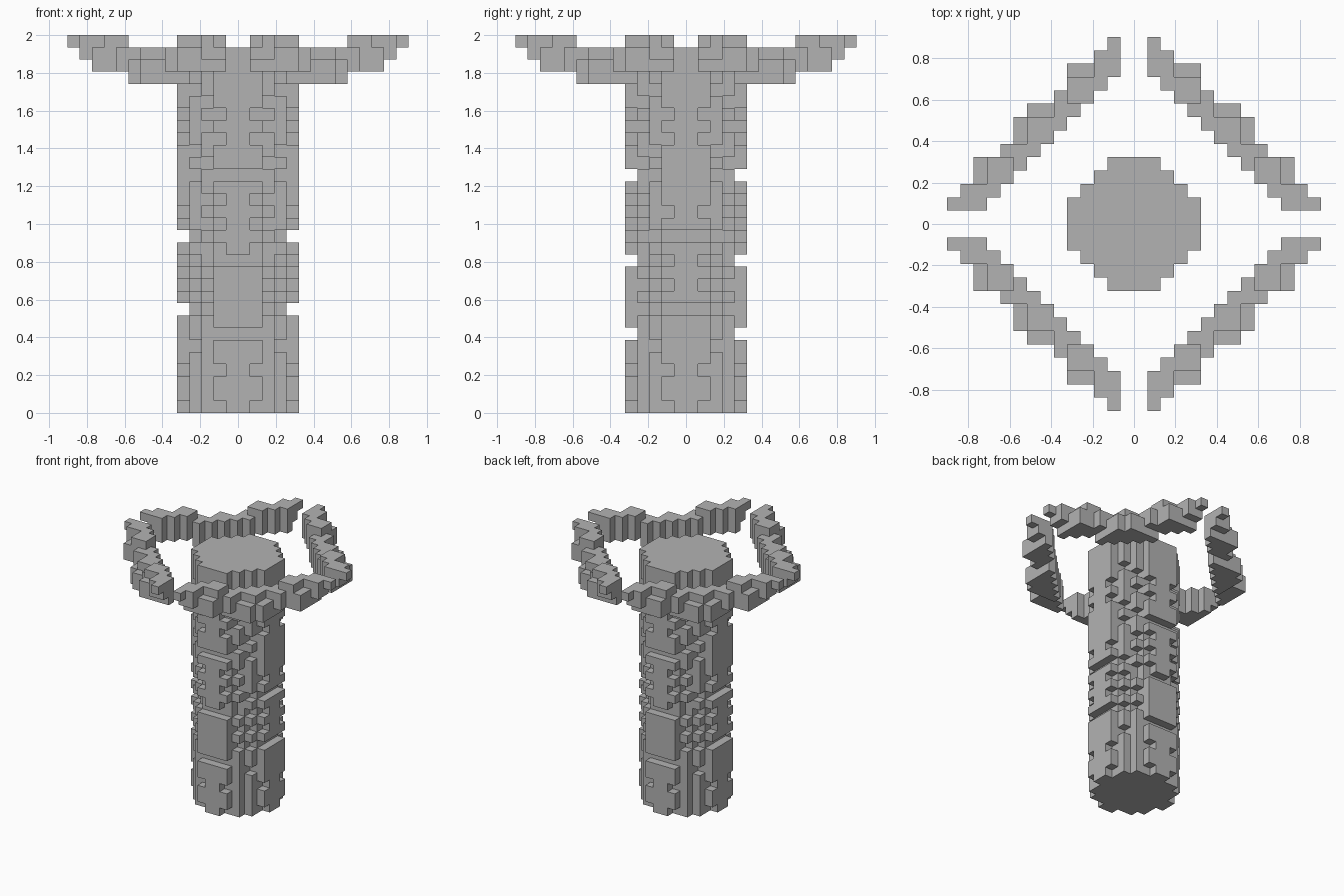
import bpy, bmesh
from mathutils import Vector

cube = bpy.data.objects.get("Cube")
if cube:
    bpy.data.objects.remove(cube, do_unlink=True)

V = 2 / 31  # size of one block

stone = bpy.data.materials.new("grey stone")
stone.use_nodes = True
grey = (0.45, 0.45, 0.45, 1)
stone.diffuse_color = grey
stone.node_tree.nodes["Principled BSDF"].inputs["Base Color"].default_value = grey


def mirrored(cells, sx, sy):
    """Move first-quadrant blocks to another quadrant."""
    return {(x if sx > 0 else -x - 1, y if sy > 0 else -y - 1, z)
            for x, y, z in cells}


def build(name, cells):
    """Make one mesh from blocks, keeping only the outer faces."""
    bm = bmesh.new()
    for cell in sorted(cells):
        for axis in range(3):
            for side in (0, 1):
                near = list(cell)
                near[axis] += 2 * side - 1
                if tuple(near) in cells:
                    continue
                u, w = (axis + 1) % 3, (axis + 2) % 3
                ring = []
                for du, dw in ((0, 0), (1, 0), (1, 1), (0, 1)):
                    p = Vector(cell)
                    p[axis] += side
                    p[u] += du
                    p[w] += dw
                    ring.append(bm.verts.new(p * V))
                bm.faces.new(ring if side else ring[::-1])
    bmesh.ops.remove_doubles(bm, verts=bm.verts, dist=V / 100)
    bmesh.ops.dissolve_limit(bm, angle_limit=0.01, verts=bm.verts, edges=bm.edges)
    mesh = bpy.data.meshes.new(name)
    bm.to_mesh(mesh)
    bm.free()
    mesh.materials.append(stone)
    obj = bpy.data.objects.new(name, mesh)
    bpy.context.collection.objects.link(obj)


# Column: round core, four carved panels and ragged corner strips
CORE = (4, 4, 3, 2)
CAP = 27
NOTCHES = {0, 3, 16, 22, 24}


def front_panel(i, z):
    if z in (6, 12, 19):
        return False
    if 13 <= z <= 18:
        return i == 0 or z % 2 == 0
    return i == 0 or z not in NOTCHES


def side_panel(i, z):
    if z in (8, 14):
        return False
    if 9 <= z <= 13:
        return i == 0 or z % 2 == 1
    return i == 0 or z not in NOTCHES


def front_strip(z):
    return z not in {8, 10, 12, 13, 15, 17, 20, 23, 25}


def side_strip(z):
    return z not in {5, 8, 10, 12, 14, 19, 21, 26}


column = set()
for z in range(30):
    cap = z >= CAP
    for y, width in enumerate(CORE):
        column |= {(x, y, z) for x in range(width)}
    for i in (0, 1):
        if cap or front_panel(i, z):
            column.add((i, 4, z))
        if cap or side_panel(i, z):
            column.add((4, i, z))
    if cap or front_strip(z):
        column.add((2, 3, z))
    if cap or side_strip(z):
        column.add((3, 2, z))

whole = set()
for sx in (1, -1):
    for sy in (1, -1):
        whole |= mirrored(column, sx, sy)
build("carved_column", whole)

# Crown: one stepped arm per quadrant, low in the middle, rising to both tips
OUTER = {13: 1, 12: 2, 11: 4, 10: 4, 9: 5, 8: 7, 7: 8}
RISE = {13: 30, 12: 29, 11: 28, 10: 28, 9: 28}
arm = set()
for x, last in OUTER.items():
    for y in range(max(1, 12 - x), last + 1):
        far, near = max(x, y), min(x, y)
        top = 31 if far >= 9 and near <= 4 else 30
        if (x, y) in {(11, 4), (11, 3), (8, 6), (8, 7), (7, 8)}:
            top -= 1
        for z in range(RISE.get(far, 27), top):
            arm |= {(x, y, z), (y, x, z)}
for z in range(27, 30):
    arm.add((6, 6, z))

for sx, lr in ((1, "left"), (-1, "right")):
    for sy, fb in ((1, "back"), (-1, "front")):
        build(f"crown_arm_{fb}_{lr}", mirrored(arm, sx, sy))
